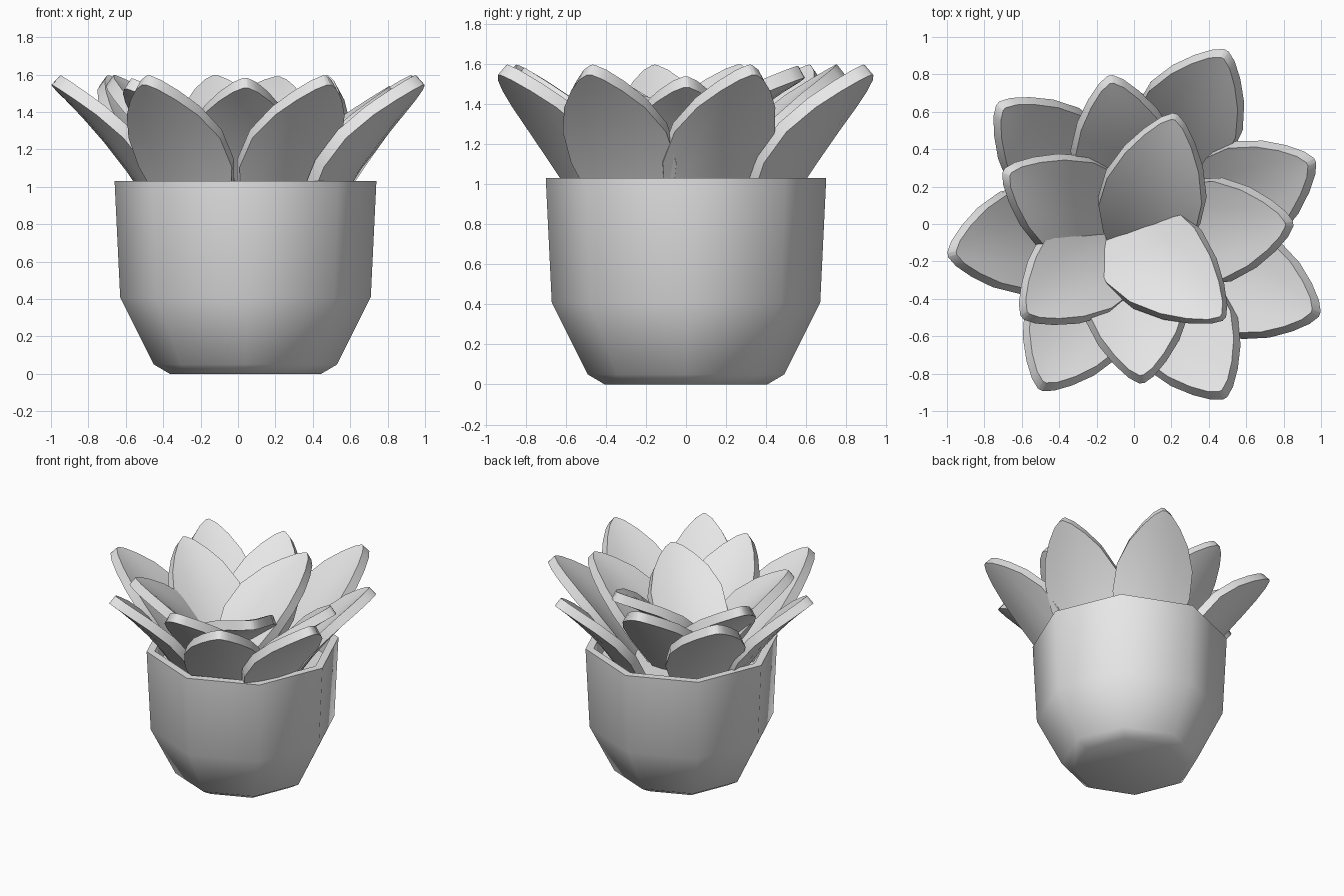
import bpy, bmesh, math
from mathutils import Vector

cube = bpy.data.objects.get("Cube")
if cube:
    bpy.data.objects.remove(cube, do_unlink=True)

CENTRE = Vector((0.04, 0, 0))

grey = bpy.data.materials.new("plain_grey")
grey.use_nodes = True
grey.diffuse_color = (0.8, 0.8, 0.8, 1)
grey.node_tree.nodes["Principled BSDF"].inputs["Base Color"].default_value = (0.8, 0.8, 0.8, 1)


def finish(bm, name, angle):
    """Turn a bmesh into a shaded object with the shared material."""
    bmesh.ops.recalc_face_normals(bm, faces=bm.faces)
    mesh = bpy.data.meshes.new(name)
    bm.to_mesh(mesh)
    bm.free()
    mesh.materials.append(grey)
    obj = bpy.data.objects.new(name, mesh)
    obj.location = CENTRE
    bpy.context.collection.objects.link(obj)
    bpy.ops.object.select_all(action='DESELECT')
    obj.select_set(True)
    bpy.context.view_layer.objects.active = obj
    bpy.ops.object.shade_smooth_by_angle(angle=math.radians(angle))
    return obj


# Eight-sided pot: outer wall, rim, inner wall and a closed inside
def make_pot():
    profile = [(0.405, 0), (0.49, 0.05), (0.67, 0.41), (0.70, 1.03),
               (0.64, 1.03), (0.63, 0.88)]
    sides = 8
    bm = bmesh.new()
    rings = []
    for r, z in profile:
        rings.append([bm.verts.new((r * math.cos(math.tau * i / sides),
                                    r * math.sin(math.tau * i / sides), z))
                      for i in range(sides)])
    for low, high in zip(rings, rings[1:]):
        for i in range(sides):
            j = (i + 1) % sides
            bm.faces.new((low[i], low[j], high[j], high[i]))
    bm.faces.new(rings[0])
    bm.faces.new(rings[-1])
    finish(bm, "pot", 60)


# Leaf outline: distance from the tip, half width
OUTLINE = [(0, 0.012), (0.04, 0.065), (0.13, 0.135), (0.26, 0.21), (0.44, 0.27),
           (0.64, 0.275), (0.84, 0.215), (1.06, 0.12)]
COLUMNS = (-1, -0.5, 0, 0.5, 1)


# Thick cupped leaf, arching outwards from a steep base to a flatter tip;
# the heading turns the blade slightly about its tip
def make_leaf(name, azimuth, reach, height, turn, tip_slope, base_slope):
    az = math.radians(azimuth)
    up = Vector((0, 0, 1))
    point = Vector((math.cos(az), math.sin(az), 0)) * reach + up * height
    heading = az + math.radians(turn)
    out = Vector((math.cos(heading), math.sin(heading), 0))
    side = Vector((-math.sin(heading), math.cos(heading), 0))
    bm = bmesh.new()
    rows = []
    last = 0
    for dist, half in OUTLINE:
        slope = math.radians(tip_slope + (base_slope - tip_slope) * (dist + last) / 2)
        along = out * math.cos(slope) + up * math.sin(slope)
        normal = up * math.cos(slope) - out * math.sin(slope)
        point = point - along * (dist - last)
        last = dist
        rows.append([bm.verts.new(point + side * (half * u)
                                  + normal * (0.6 * (half * u) ** 2))
                     for u in COLUMNS])
    for a, b in zip(rows, rows[1:]):
        for i in range(len(COLUMNS) - 1):
            bm.faces.new((a[i], a[i + 1], b[i + 1], b[i]))
    bmesh.ops.recalc_face_normals(bm, faces=bm.faces)
    # Give the sheet its thickness evenly on both sides
    bm.normal_update()
    for v in bm.verts:
        v.co += v.normal * 0.035
    bmesh.ops.solidify(bm, geom=bm.faces[:], thickness=0.07)
    finish(bm, name, 40)


make_pot()

# Whorls: azimuth, reach, height and turn of each leaf, then tip and base slopes
WHORLS = {
    "outer_leaf": ([(64, 1.01, 1.57, -2), (140, 0.98, 1.57, -3), (189, 1.025, 1.57, 2),
                    (238.5, 1.015, 1.57, 3), (295.5, 1.01, 1.57, 5),
                    (333, 1.045, 1.57, 5), (20, 0.965, 1.57, 6)], 42, 60),
    "middle_leaf": ([(0, 0.79, 1.51, 5), (102, 0.79, 1.57, -2), (159, 0.77, 1.57, -7),
                     (218, 0.79, 1.55, 1), (270, 0.83, 1.555, 4)], 37, 58),
    "inner_leaf": ([(73, 0.60, 1.56, 2)], 28, 55),
    "low_inner_leaf": ([(311, 0.66, 1.49, 8)], 22, 53),
}
for name, (leaves, tip, base) in WHORLS.items():
    for i, leaf in enumerate(leaves):
        make_leaf(f"{name}_{i + 1}", *leaf, tip, base)
